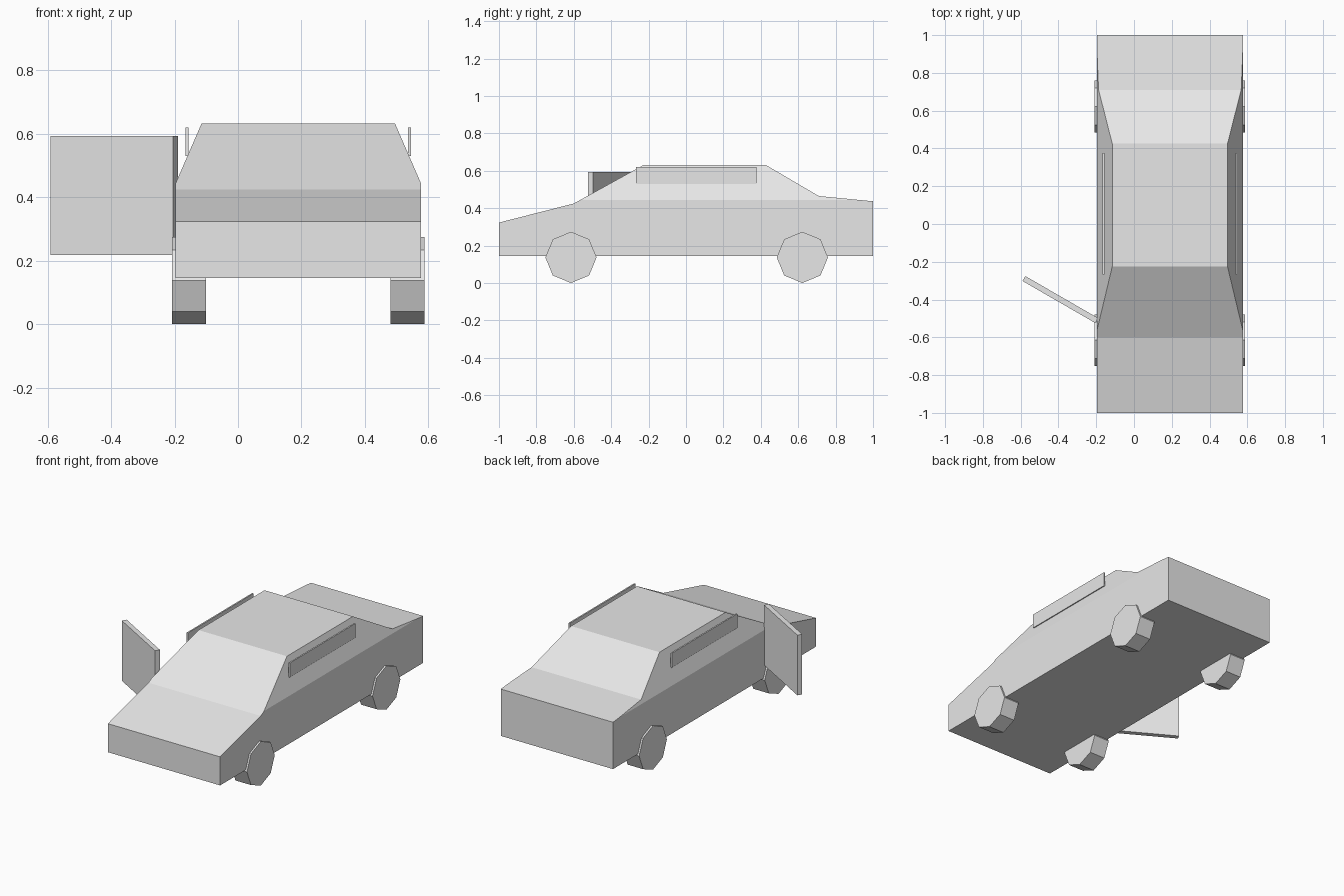
import bpy, bmesh, math
from mathutils import Matrix, Vector

if "Cube" in bpy.data.objects:
    bpy.data.objects.remove(bpy.data.objects["Cube"], do_unlink=True)

grey = bpy.data.materials.new("plain grey")
grey.use_nodes = True
colour = (0.8, 0.8, 0.8, 1)
grey.diffuse_color = colour
grey.node_tree.nodes["Principled BSDF"].inputs["Base Color"].default_value = colour

MID = 0.19        # centre line of the car body
HALF = 0.387      # half width of the car body


def add_object(name, bm):
    bmesh.ops.recalc_face_normals(bm, faces=bm.faces)
    mesh = bpy.data.meshes.new(name)
    bm.to_mesh(mesh)
    bm.free()
    mesh.materials.append(grey)
    obj = bpy.data.objects.new(name, mesh)
    bpy.context.collection.objects.link(obj)
    return obj


def box(name, centre, size, turn=0):
    bm = bmesh.new()
    bmesh.ops.create_cube(bm, size=1, matrix=Matrix.Translation(centre)
                          @ Matrix.Rotation(turn, 4, 'Z')
                          @ Matrix.Diagonal((*size, 1)))
    return add_object(name, bm)


# Body: side profile extruded across the width
profile = [(-1, 0.145), (-1, 0.323), (-0.6, 0.425), (-0.225, 0.632),
           (0.425, 0.632), (0.71, 0.465), (1, 0.437), (1, 0.145)]
bm = bmesh.new()
side = bm.faces.new([bm.verts.new((MID - HALF, y, z)) for y, z in profile])
grown = bmesh.ops.extrude_face_region(bm, geom=[side])
bmesh.ops.translate(bm, vec=(2 * HALF, 0, 0),
                    verts=[v for v in grown["geom"] if isinstance(v, bmesh.types.BMVert)])

# Cabin sides: slice off both upper edges with leaning planes
for s in (-1, 1):
    cut = bmesh.ops.bisect_plane(bm, geom=bm.verts[:] + bm.edges[:] + bm.faces[:],
                                 plane_co=(MID + s * HALF, 0, 0.443),
                                 plane_no=Vector((s * 0.189, 0, 0.082)).normalized(),
                                 clear_outer=True)
    rim = [e for e in cut["geom_cut"] if isinstance(e, bmesh.types.BMEdge)]
    bmesh.ops.holes_fill(bm, edges=rim, sides=0)
add_object("body", bm)

# Side window strips and wheels, mirrored about the centre line
for s, label in ((-1, "right"), (1, "left")):
    box(label + "_window_strip", (MID + s * 0.351, 0.054, 0.575), (0.009, 0.645, 0.09))
    for y, end in ((-0.615, "front"), (0.622, "rear")):
        bm = bmesh.new()
        bmesh.ops.create_cone(bm, cap_ends=True, segments=8, radius1=0.137,
                              radius2=0.137, depth=0.107,
                              matrix=Matrix.Translation((MID + s * 0.3445, y, 0.14 - 0.003))
                              @ Matrix.Rotation(math.pi / 2, 4, 'Y'))
        add_object(f"{end}_{label}_wheel", bm)

# Open front door on the right side
box("open_door", (-0.39, -0.4, 0.406), (0.445, 0.03, 0.375), math.radians(-30))
